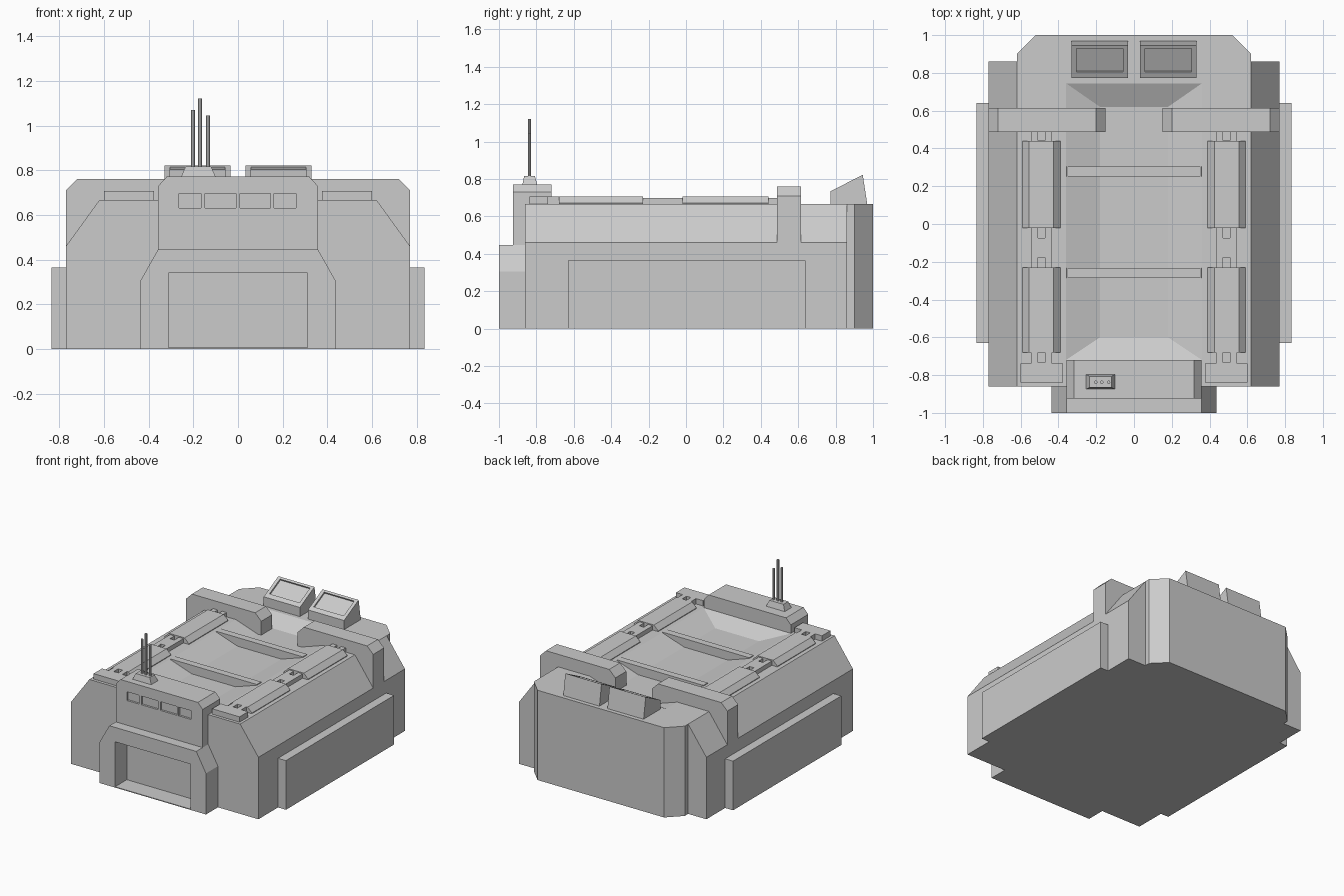
import bpy, bmesh
from mathutils import Vector

if "Cube" in bpy.data.objects:
    bpy.data.objects.remove(bpy.data.objects["Cube"])


def make(name, bm, mirror=False):
    bmesh.ops.recalc_face_normals(bm, faces=bm.faces[:])
    me = bpy.data.meshes.new(name)
    bm.to_mesh(me)
    bm.free()
    ob = bpy.data.objects.new(name, me)
    bpy.context.collection.objects.link(ob)
    if mirror:
        ob.modifiers.new("mirror", 'MIRROR')
    return ob


def add_prism(bm, lower, upper):
    # closed solid between two matching outlines
    a = [bm.verts.new(p) for p in lower]
    b = [bm.verts.new(p) for p in upper]
    bm.faces.new(a)
    bm.faces.new(b)
    n = len(a)
    for i in range(n):
        bm.faces.new((a[i], a[(i + 1) % n], b[(i + 1) % n], b[i]))


def place(p, t, axis):
    u, v = p
    return {'x': (t, u, v), 'y': (u, t, v), 'z': (u, v, t)}[axis]


def prism(name, pts, t0, t1, axis, mirror=False):
    bm = bmesh.new()
    add_prism(bm, [place(p, t0, axis) for p in pts], [place(p, t1, axis) for p in pts])
    return make(name, bm, mirror)


def rect(x0, x1, y0, y1):
    return [(x0, y0), (x1, y0), (x1, y1), (x0, y1)]


def frustum(name, r0, z0, r1, z1):
    bm = bmesh.new()
    add_prism(bm, [place(p, z0, 'z') for p in rect(*r0)], [place(p, z1, 'z') for p in rect(*r1)])
    return make(name, bm)


def sym(half):
    # complete a right-hand outline across x = 0
    return half + [(-x, z) for x, z in reversed(half)]


def cut(target, cutter):
    m = target.modifiers.new("cut", 'BOOLEAN')
    m.operation = 'DIFFERENCE'
    m.solver = 'EXACT'
    m.object = cutter
    cutter.hide_render = True
    cutter.hide_viewport = True


ROOF = 0.667

# main hull with sloping shoulders and a sunken roof pan
hull = prism("hull", sym([(0.77, 0), (0.77, 0.46), (0.62, ROOF)]), -0.86, 0.86, 'y')
D, E = 0.06, 0.02
kx, ky0, ky1 = 0.18 * E / D, 0.12 * E / D, 0.125 * E / D
pan = frustum("pan_cutter", (-0.18, 0.18, -0.60, 0.62), ROOF - D,
              (-0.36 - kx, 0.36 + kx, -0.72 - ky0, 0.745 + ky1), ROOF + E)
cut(hull, pan)

# rear block and side skirts
prism("rear_block", sym([(0.62, 0.86), (0.62, 0.90), (0.52, 1.0)]), 0, ROOF, 'z')
prism("side_skirt", rect(0.77, 0.835, -0.63, 0.64), 0, 0.365, 'z', True)

# door porch with a recessed doorway
porch = prism("door_porch", sym([(0.437, 0), (0.437, 0.305), (0.357, 0.447)]), -1.0, -0.86, 'y')
cut(porch, prism("door_cutter", rect(-0.31, 0.31, 0.006, 0.34), -1.1, -0.862, 'y'))

# front tower with a row of windows
tower = prism("front_tower", sym([(0.357, 0.44), (0.357, 0.73), (0.318, 0.772)]), -0.925, -0.72, 'y')
bm = bmesh.new()
for x0, x1 in ((-0.265, -0.165), (-0.147, -0.01), (0.01, 0.145), (0.16, 0.26)):
    add_prism(bm, [(x, -0.95, z) for x, z in rect(x0, x1, 0.63, 0.695)],
              [(x, -0.91, z) for x, z in rect(x0, x1, 0.63, 0.695)])
cut(tower, make("window_cutter", bm))

# antenna cluster
frustum("antenna_base", (-0.255, -0.10, -0.875, -0.795), 0.77, (-0.235, -0.12, -0.865, -0.808), 0.816)
for i, (x, top) in enumerate(((-0.202, 1.07), (-0.17, 1.12), (-0.134, 1.045))):
    bm = bmesh.new()
    r = bmesh.ops.create_cone(bm, cap_ends=True, segments=8, radius1=0.009, radius2=0.009, depth=top - 0.81)
    bmesh.ops.translate(bm, verts=r['verts'], vec=(x, -0.837, (top + 0.81) / 2))
    make(f"antenna_{i + 1}", bm)

# roof cross beams filling the pan profile
for i, y in enumerate((-0.26, 0.278)):
    prism(f"cross_beam_{i + 1}", sym([(0.18, ROOF - D), (0.357, ROOF - 0.004), (0.355, ROOF + 0.004)]),
          y - 0.026, y + 0.026, 'y')

# bent shoulder arms
prism("shoulder_arm", [(0.77, 0.46), (0.77, 0.71), (0.72, 0.76), (0.20, 0.76), (0.15, 0.71), (0.15, 0.59), (0.6, 0.46)],
      0.487, 0.615, 'y', True)

# roof rails: bevelled plates joined by notched connectors
for i, (y0, y1) in enumerate(((-0.68, -0.23), (-0.02, 0.44))):
    prism(f"rail_plate_{i + 1}", [(0.39, 0.66), (0.39, 0.672), (0.425, 0.707), (0.555, 0.707), (0.59, 0.672), (0.59, 0.66)],
          y0, y1, 'y', True)
n0, n1, c0, c1 = 0.472, 0.508, 0.435, 0.545
prism("rail_middle_link", [(c0, -0.23), (n0, -0.23), (n0, -0.178), (n1, -0.178), (n1, -0.23), (c1, -0.23),
                           (c1, -0.02), (n1, -0.02), (n1, -0.073), (n0, -0.073), (n0, -0.02), (c0, -0.02)],
      0.66, 0.699, 'z', True)
prism("rail_front_link", [(0.375, -0.838), (0.60, -0.838), (0.60, -0.738), (c1, -0.738), (c1, -0.68), (n1, -0.68),
                          (n1, -0.732), (n0, -0.732), (n0, -0.68), (c0, -0.68), (c0, -0.738), (0.375, -0.738)],
      0.66, 0.707, 'z', True)
prism("rail_back_link", [(c0, 0.44), (c1, 0.44), (c1, 0.49), (n1, 0.49), (n1, 0.44 + 0.002), (n0, 0.44 + 0.002),
                         (n0, 0.49), (c0, 0.49)], 0.66, 0.699, 'z', True)

# tilted rear panels with inset faces
p0, p1 = Vector((0.773, 0.735)), Vector((0.945, 0.822))
d = (p1 - p0).normalized()
n = Vector((-d.y, d.x))
q0, q1 = p0 + d * 0.036, p1 - d * 0.018
inset = [tuple(q0 - n * 0.012), tuple(q1 - n * 0.012), tuple(q1 + n * 0.04), tuple(q0 + n * 0.04)]
for side, s in (("left", -1), ("right", 1)):
    panel = prism(f"{side}_tilted_panel", [(0.773, 0.66), tuple(p0), tuple(p1), (0.97, 0.66)], s * 0.033, s * 0.33, 'x')
    cut(panel, prism(f"{side}_panel_cutter", inset, s * 0.058, s * 0.305, 'x'))
